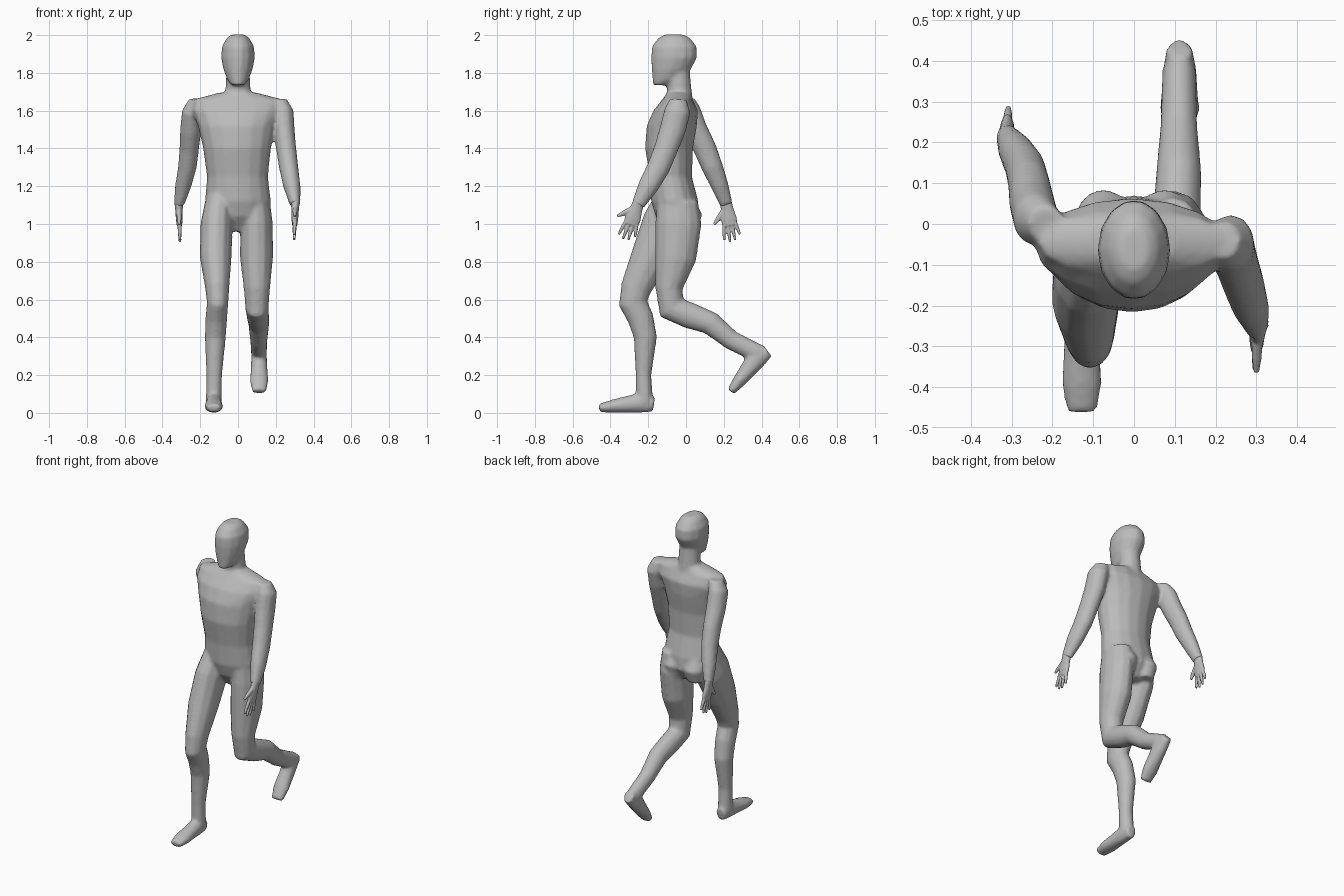
import bpy, bmesh, math
from mathutils import Vector

if "Cube" in bpy.data.objects:
    bpy.data.objects.remove(bpy.data.objects["Cube"], do_unlink=True)

grey = bpy.data.materials.new("matte_grey")
grey.use_nodes = True
COLOUR = (0.5, 0.5, 0.5, 1)
grey.diffuse_color = COLOUR
bsdf = grey.node_tree.nodes["Principled BSDF"]
bsdf.inputs["Base Color"].default_value = COLOUR
bsdf.inputs["Roughness"].default_value = 0.8


def loft(bm, stations, sides=12, flat=False):
    """Elliptic rings (x, y, z, half width, half depth) joined along a path."""
    centres = [Vector(s[:3]) for s in stations]
    rings = []
    for i, s in enumerate(stations):
        tangent = centres[min(i + 1, len(centres) - 1)] - centres[max(i - 1, 0)]
        depth = Vector((0, tangent.z, -tangent.y)).normalized()
        if flat:
            depth = Vector((0, 1, 0))
        ring = []
        for k in range(sides):
            a = math.tau * k / sides
            offset = Vector((s[3] * math.cos(a), 0, 0)) + depth * s[4] * math.sin(a)
            ring.append(bm.verts.new(centres[i] + offset))
        rings.append(ring)
    for low, high in zip(rings, rings[1:]):
        for k in range(sides):
            n = (k + 1) % sides
            bm.faces.new((low[k], low[n], high[n], high[k]))
    bm.faces.new(rings[0])
    bm.faces.new(rings[-1])


def finish(bm, name, voxel, smooth):
    """Fuse the overlapping forms of one mesh into a single smooth skin."""
    bmesh.ops.recalc_face_normals(bm, faces=bm.faces)
    mesh = bpy.data.meshes.new(name)
    bm.to_mesh(mesh)
    bm.free()
    mesh.materials.append(grey)
    for face in mesh.polygons:
        face.use_smooth = True
    obj = bpy.data.objects.new(name, mesh)
    bpy.context.collection.objects.link(obj)
    fuse = obj.modifiers.new("fuse", "REMESH")
    fuse.mode = "VOXEL"
    fuse.voxel_size = voxel
    fuse.use_smooth_shade = True
    if smooth:
        relax = obj.modifiers.new("relax", "SMOOTH")
        relax.iterations = smooth


def foot(bm, heel, forward):
    """Foot from the heel point on the sole towards the toes."""
    heel, forward = Vector(heel), Vector(forward).normalized()
    up = Vector((0, forward.z, -forward.y))
    profile = [(0, .045, .032, .04), (.07, .055, .042, .055), (.14, .045, .045, .045),
               (.22, .035, .05, .035), (.29, .025, .038, .022)]
    loft(bm, [(*(heel + forward * d + up * lift), w, h) for d, lift, w, h in profile])


def hand(name, wrist, down):
    """Flat palm, four fingers and a thumb on the front edge."""
    bm = bmesh.new()
    wrist, down = Vector(wrist), Vector(down).normalized()
    front = Vector((0, down.z, -down.y)).normalized()
    palm = [(-.03, .024, .03), (.02, .02, .034), (.07, .018, .043), (.105, .014, .04)]
    loft(bm, [(*(wrist + down * d), w, h) for d, w, h in palm])
    for i, length in enumerate((.08, .095, .09, .065)):
        spread = 1.5 - i
        base = wrist + down * .095 + front * spread * .02
        tip = base + down * length + front * spread * .009
        loft(bm, [(*base, .011, .01), (*base.lerp(tip, .5), .01, .01), (*tip, .007, .006)], 8)
    base, tip = wrist + down * .02 + front * .015, wrist + down * .085 + front * .082
    loft(bm, [(*base, .015, .018), (*base.lerp(tip, .6), .012, .014), (*tip, .007, .008)], 8)
    finish(bm, name, .004, 1)


body = bmesh.new()

# Torso
loft(body, [
    (0, -.04, .96, .06, .06), (0, -.045, 1.04, .16, .115), (0, -.06, 1.12, .175, .125),
    (-.003, -.08, 1.25, .162, .112), (-.005, -.09, 1.4, .18, .127),
    (-.008, -.075, 1.52, .205, .133), (-.005, -.055, 1.6, .24, .118),
    (0, -.045, 1.66, .235, .08), (0, -.04, 1.695, .1, .06)], 16, True)

# Buttocks
for side in (-1, 1):
    loft(body, [(side * .075, 0, 1.13, .045, .045), (side * .075, .012, 1.05, .07, .075),
                (side * .075, .01, .97, .05, .05)], 12, True)

# Neck and head
loft(body, [(0, -.035, 1.64, .1, .075), (0, -.035, 1.7, .068, .066),
            (0, -.04, 1.82, .062, .06)], 12, True)
loft(body, [
    (0, -.138, 1.735, .035, .038), (0, -.1, 1.765, .058, .078), (0, -.078, 1.82, .078, .105),
    (0, -.063, 1.88, .09, .123), (0, -.062, 1.94, .085, .12),
    (0, -.063, 1.985, .06, .085), (0, -.063, 2.003, .035, .05)], 14, True)

# Right leg, planted in front
loft(body, [
    (-.1, -.06, 1.12, .075, .11), (-.113, -.11, 1, .086, .125), (-.118, -.19, .82, .084, .105),
    (-.11, -.265, .66, .064, .082), (-.108, -.28, .58, .057, .077), (-.115, -.24, .5, .058, .07),
    (-.12, -.215, .4, .056, .062), (-.126, -.225, .2, .042, .042), (-.128, -.22, .06, .043, .046)])
foot(body, (-.128, -.17, 0), (0, -1, 0))

# Left leg, bent and trailing
loft(body, [
    (.095, -.045, 1.12, .075, .11), (.098, -.04, 1, .087, .123), (.098, -.055, .82, .088, .11),
    (.1, -.09, .66, .07, .073), (.1, -.075, .555, .062, .078), (.105, .02, .515, .06, .07),
    (.11, .13, .475, .056, .062), (.11, .24, .385, .046, .052), (.111, .38, .315, .042, .05)])
foot(body, (.112, .462, .298), (0, -.71, -.7))

# Left arm, swung forward
loft(body, [
    (.215, -.04, 1.66, .045, .045), (.238, -.045, 1.6, .057, .07), (.243, -.07, 1.5, .057, .07),
    (.255, -.105, 1.4, .054, .064), (.268, -.145, 1.3, .052, .062),
    (.285, -.2, 1.2, .046, .055), (.302, -.255, 1.1, .028, .036)])

# Right arm, swung back
loft(body, [
    (-.215, 0, 1.66, .045, .045), (-.24, .01, 1.6, .057, .068), (-.25, .05, 1.5, .057, .064),
    (-.258, .1, 1.4, .052, .062), (-.268, .14, 1.3, .05, .057),
    (-.29, .18, 1.2, .044, .047), (-.312, .215, 1.1, .028, .034)])

finish(body, "body", .01, 5)

# Hands
hand("left_hand", (.303, -.258, 1.095), (-.03, -.33, -.94))
hand("right_hand", (-.313, .215, 1.095), (.03, .17, -.98))
